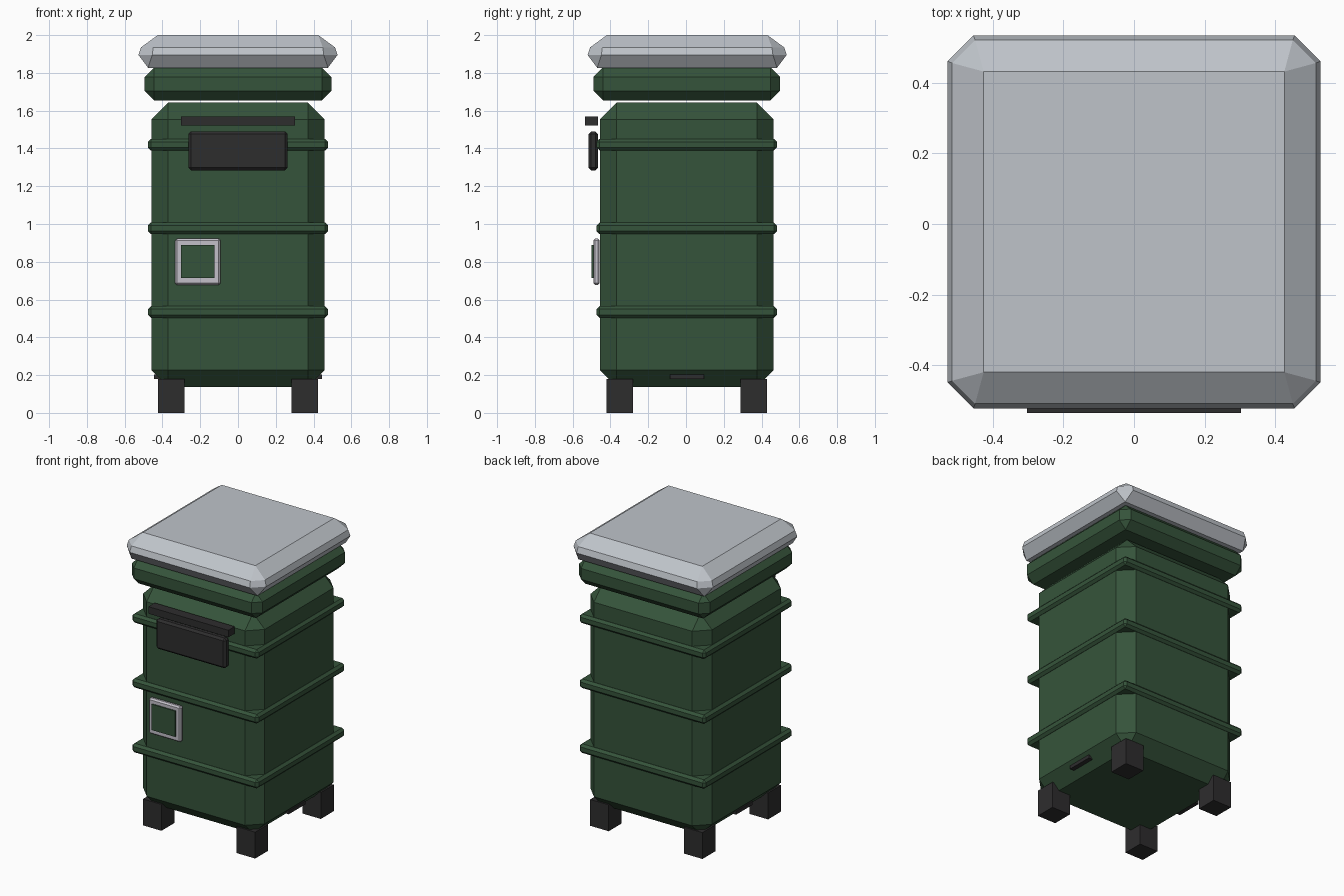
import bpy, bmesh

if "Cube" in bpy.data.objects:
    bpy.data.objects.remove(bpy.data.objects["Cube"])

CY = 0.004  # body axis sits slightly behind the origin


def material(name, rgb):
    m = bpy.data.materials.new(name)
    m.diffuse_color = (*rgb, 1)
    m.use_nodes = True
    m.node_tree.nodes["Principled BSDF"].inputs["Base Color"].default_value = m.diffuse_color
    return m


GREEN = material("dark green", (0.036, 0.088, 0.043))
BLACK = material("near black", (0.027, 0.026, 0.027))
GREY = material("lid grey", (0.52, 0.55, 0.59))
SILVER = material("frame silver", (0.55, 0.53, 0.59))


def finish(name, bm, mat):
    bmesh.ops.recalc_face_normals(bm, faces=bm.faces)
    me = bpy.data.meshes.new(name)
    bm.to_mesh(me)
    bm.free()
    me.materials.append(mat)
    ob = bpy.data.objects.new(name, me)
    bpy.context.collection.objects.link(ob)
    return ob


def box(name, x, y, z, mat, bevel=0):
    """Box from (min, max) ranges, with optional flat chamfer on all edges."""
    bm = bmesh.new()
    bmesh.ops.create_cube(bm, size=1)
    for v in bm.verts:
        for i, (a, b) in enumerate((x, y, z)):
            v.co[i] = a if v.co[i] < 0 else b
    if bevel:
        bmesh.ops.bevel(bm, geom=bm.edges[:], offset=bevel, segments=1,
                        profile=0.5, affect='EDGES')
    return finish(name, bm, mat)


def square(name, half, z, mat, bevel):
    return box(name, (-half, half), (CY - half, CY + half), z, mat, bevel)


def stacked_rings(name, rings, mat):
    """Loft of corner-cut squares given as (z, half width, corner cut)."""
    bm = bmesh.new()
    loops = []
    for z, h, c in rings:
        k = h - c
        pts = [(h, -k), (h, k), (k, h), (-k, h), (-h, k), (-h, -k), (-k, -h), (k, -h)]
        loops.append([bm.verts.new((px, CY + 0.002 + py, z)) for px, py in pts])
    for a, b in zip(loops, loops[1:]):
        for i in range(8):
            j = (i + 1) % 8
            bm.faces.new((a[i], a[j], b[j], b[i]))
    bm.faces.new(loops[0][::-1])
    bm.faces.new(loops[-1])
    bmesh.ops.remove_doubles(bm, verts=bm.verts, dist=0.0005)
    return finish(name, bm, mat)


# Main body, collar and lid
square("body", 0.459, (0.138, 1.642), GREEN, 0.088)
square("collar", 0.494, (1.655, 1.829), GREEN, 0.05)
stacked_rings("lid", [(1.827, 0.476, 0), (1.895, 0.527, 0.073),
                      (1.935, 0.514, 0.065), (2.0, 0.425, 0)], GREY)

# Ribs around the body
for i, z in enumerate((0.534, 0.977, 1.42)):
    square(f"rib_{i + 1}", 0.477, (z - 0.031, z + 0.031), GREEN, 0.016)

# Feet and side slats
for sx, side in ((-1, "left"), (1, "right")):
    for sy, end in ((-1, "front"), (1, "back")):
        x, y = sx * 0.354, CY + sy * 0.354
        box(f"foot_{end}_{side}", (x - 0.07, x + 0.07), (y - 0.07, y + 0.07),
            (0, 0.18), BLACK)
    xs = sorted((sx * 0.39, sx * 0.444))
    box(f"side_slat_{side}", xs, (-0.086, 0.094), (0.18, 0.203), BLACK)

# Front flap and the hood bar over it
box("flap", (-0.263, 0.263), (-0.516, -0.466), (1.284, 1.49), BLACK, 0.014)
box("hood_bar", (-0.302, 0.302), (-0.535, -0.467), (1.522, 1.57), BLACK)

# Label frame and panel
box("label_frame", (-0.334, -0.092), (-0.491, -0.457), (0.678, 0.922), SILVER, 0.01)
box("label_panel", (-0.302, -0.124), (-0.5, -0.46), (0.714, 0.89), GREEN)
